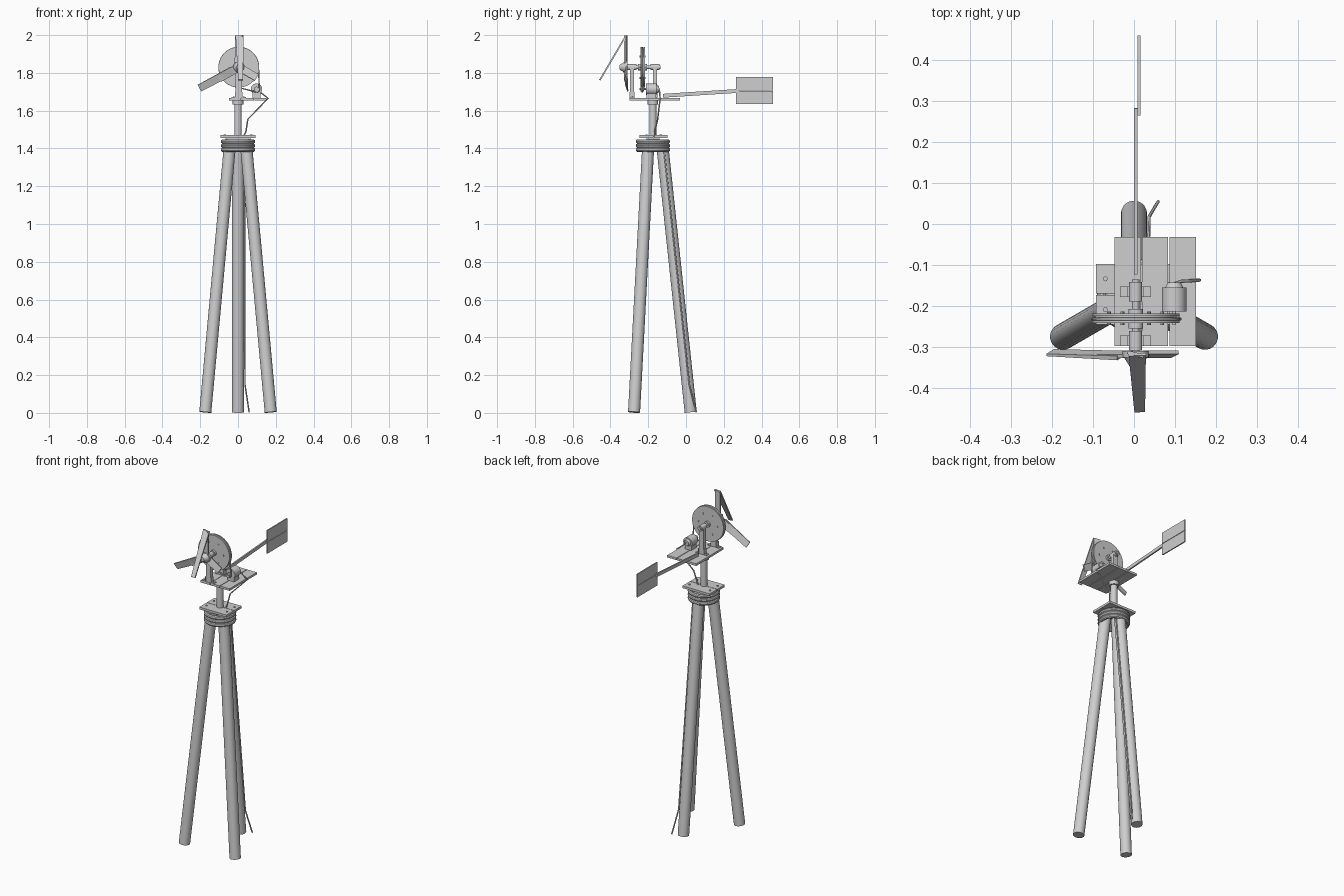
import bpy, bmesh, math
from mathutils import Vector

if "Cube" in bpy.data.objects:
    bpy.data.objects.remove(bpy.data.objects["Cube"])

grey = bpy.data.materials.new("plain_grey")
grey.diffuse_color = (0.62, 0.62, 0.62, 1)
grey.use_nodes = True
grey.node_tree.nodes["Principled BSDF"].inputs["Base Color"].default_value = grey.diffuse_color


def finish(ob, smooth=False):
    ob.data.materials.append(grey)
    if smooth:
        bpy.ops.object.select_all(action='DESELECT')
        ob.select_set(True)
        bpy.context.view_layer.objects.active = ob
        bpy.ops.object.shade_smooth_by_angle(angle=math.radians(35))
    return ob


def beam(name, a, b, side, w0, w1, t0, t1=None):
    """Tapered bar from a to b; widths along side, thickness across it."""
    a, b = Vector(a), Vector(b)
    d = (b - a).normalized()
    s = Vector(side)
    s = (s - d * s.dot(d)).normalized()
    n = d.cross(s)
    bm = bmesh.new()
    rings = []
    for p, w, t in ((a, w0, t0), (b, w1, t1 or t0)):
        rings.append([bm.verts.new(p + s * i * w / 2 + n * j * t / 2)
                      for i, j in ((-1, -1), (1, -1), (1, 1), (-1, 1))])
    lo, hi = rings
    bm.faces.new(lo)
    bm.faces.new(hi)
    for k in range(4):
        bm.faces.new((lo[k], lo[k - 1], hi[k - 1], hi[k]))
    bmesh.ops.recalc_face_normals(bm, faces=bm.faces)
    me = bpy.data.meshes.new(name)
    bm.to_mesh(me)
    bm.free()
    ob = bpy.data.objects.new(name, me)
    bpy.context.collection.objects.link(ob)
    return finish(ob)


def box(name, x0, x1, y0, y1, z0, z1):
    ym, zm = (y0 + y1) / 2, (z0 + z1) / 2
    return beam(name, (x0, ym, zm), (x1, ym, zm), (0, 1, 0), y1 - y0, y1 - y0, z1 - z0)


def rod(name, a, b, r0, r1=None, n=24):
    a, b = Vector(a), Vector(b)
    d = b - a
    bpy.ops.mesh.primitive_cone_add(vertices=n, radius1=r0, radius2=r0 if r1 is None else r1,
                                    depth=d.length, location=(a + b) / 2,
                                    rotation=d.to_track_quat('Z', 'Y').to_euler())
    ob = bpy.context.object
    ob.name = name
    return finish(ob, True)


def wire(name, pts, r, closed=False):
    cu = bpy.data.curves.new(name, 'CURVE')
    cu.dimensions = '3D'
    cu.bevel_depth = r
    cu.bevel_resolution = 1
    cu.use_fill_caps = True
    sp = cu.splines.new('POLY')
    sp.points.add(len(pts) - 1)
    for q, p in zip(sp.points, pts):
        q.co = (*p, 1)
    sp.use_cyclic_u = closed
    ob = bpy.data.objects.new(name, cu)
    bpy.context.collection.objects.link(ob)
    return finish(ob)


CY = -0.175          # tripod axis in y
HX, HZ = 0.004, 1.83  # rotor shaft position

# Tripod legs
for i, deg in enumerate((90, 210, 330)):
    c, s = math.cos(math.radians(deg)), math.sin(math.radians(deg))
    rod(f"leg_{i+1}", (0.2 * c, CY + 0.2 * s, 0.0035),
        (0.047 * c, CY + 0.047 * s, 1.44), 0.032, n=20)

# Rope wraps around the leg tops
for i in range(3):
    bpy.ops.mesh.primitive_torus_add(major_radius=0.079, minor_radius=0.012, major_segments=36,
                                     minor_segments=10, location=(0, CY, 1.393 + 0.022 * i))
    bpy.context.object.name = f"rope_ring_{i+1}"
    finish(bpy.context.object, True)

# Lower deck and mast
box("lower_cross_plank", -0.065, 0.065, CY - 0.035, CY + 0.035, 1.44, 1.456)
for i, y in enumerate((-0.245, -0.17)):
    box(f"lower_plank_{i+1}", -0.093, 0.093, y, y + 0.072, 1.456, 1.47)
    for x in (-0.07, 0.07):
        rod("deck_screw", (x, y + 0.036, 1.469), (x, y + 0.036, 1.474), 0.006, n=10)
rod("mast", (0, CY, 1.46), (0, CY, 1.64), 0.019)
rod("mast_collar", (0, CY, 1.632), (0, CY, 1.657), 0.028)

# Upper deck planks
for i, x in enumerate((-0.047, 0.0195, 0.087)):
    box(f"upper_plank_{i+1}", x, x + 0.064, -0.298, -0.032, 1.655, 1.668)

# Tail boom and vane
beam("tail_boom", (0.004, -0.122, 1.679), (0.004, 0.283, 1.705), (0, 0, 1), 0.02, 0.02, 0.009)
for i, (z0, z1) in enumerate(((1.634, 1.704), (1.707, 1.777))):
    box(f"tail_vane_{i+1}", 0.009, 0.016, 0.265, 0.46, z0, z1)

# Shaft posts with feet and bearings
for name, y in (("front", -0.285), ("rear", -0.165)):
    box(f"{name}_post", HX - 0.016, HX + 0.016, y - 0.011, y + 0.011, 1.668, HZ)
    rod(f"{name}_bearing", (HX, y - 0.024, HZ), (HX, y + 0.024, HZ), 0.016)
    for sx in (-1, 1):
        x = HX + sx * 0.027
        box(f"{name}_foot", x - 0.011, x + 0.011, y - 0.013, y + 0.013, 1.668, 1.672)
        rod(f"{name}_foot_screw", (x, y, 1.672), (x, y, 1.675), 0.004, n=8)
        x = HX + sx * 0.018
        box(f"{name}_bracket", x - 0.002, x + 0.002, y - 0.013, y + 0.013, 1.668, 1.70)
rod("shaft", (HX, -0.335, HZ), (HX, -0.135, HZ), 0.009)

# Large pulley wheel with rims and bolts
rod("wheel_core", (HX, -0.24, HZ), (HX, -0.222, HZ), 0.1, n=48)
for y in (-0.242, -0.224):
    rod("wheel_rim", (HX, y, HZ), (HX, y + 0.006, HZ), 0.107, n=48)
rod("wheel_boss", (HX, -0.255, HZ), (HX, -0.207, HZ), 0.018)
for k in range(6):
    a = k * math.pi / 3
    x, z = HX + 0.065 * math.cos(a), HZ + 0.065 * math.sin(a)
    rod("wheel_bolt", (x, -0.246, z), (x, -0.214, z), 0.005, n=10)

# Generator, small pulley and cradle
GX, GZ = 0.098, 1.714
rod("generator", (GX, -0.213, GZ), (GX, -0.155, GZ), 0.03)
rod("generator_cap", (GX, -0.155, GZ), (GX, -0.143, GZ), 0.022, 0.016)
rod("generator_shaft", (GX, -0.245, GZ), (GX, -0.21, GZ), 0.005, n=12)
rod("small_pulley", (GX, -0.241, GZ), (GX, -0.223, GZ), 0.013)
box("generator_cradle", GX - 0.022, GX + 0.022, -0.21, -0.16, 1.668, 1.692)

# Drive belt: half arcs round each pulley
along = math.atan2(GZ - HZ, GX - HX)
belt = []
for cx, cz, r, start in ((HX, HZ, 0.105, along + math.pi * 0.33), (GX, GZ, 0.015, along - math.pi * 0.33)):
    span = math.pi * (1.34 if r > 0.05 else 0.66)
    for k in range(21):
        a = start + span * k / 20
        belt.append((cx + r * math.cos(a), -0.232, cz + r * math.sin(a)))
wire("drive_belt", belt, 0.004, True)

# Rotor hub
RY = -0.318
rod("hub_plate", (HX, RY - 0.008, HZ), (HX, RY + 0.008, HZ), 0.032)
rod("hub_nose", (HX, RY - 0.034, HZ), (HX, RY - 0.008, HZ), 0.012, 0.028)


def polar(deg, r, y=RY):
    return (HX + r * math.cos(math.radians(deg)), y, HZ + r * math.sin(math.radians(deg)))


# Three arms, two of them carrying blades
for i, (deg, length) in enumerate(((90, 0.168), (210, 0.12), (330, 0.11))):
    a = math.radians(deg)
    side = (-math.sin(a), 0.25, math.cos(a))
    beam(f"rotor_arm_{i+1}", polar(deg, 0.01), polar(deg, length), side, 0.042, 0.04, 0.009)
a = math.radians(208)
beam("side_blade", polar(208, 0.04, RY - 0.003), polar(208, 0.236, RY + 0.004),
     (-math.sin(a), 0.3, math.cos(a)), 0.044, 0.04, 0.011, 0.006)
# Folded blade hanging forward from the upper arm tip
beam("folded_blade", (0.008, -0.318, 1.997), (0.014, -0.456, 1.762), (1, 0, 0), 0.042, 0.026, 0.008)

# Cable from generator down the rear leg
wire("cable", [(0.1, -0.145, 1.72), (0.115, -0.14, 1.70), (0.16, -0.137, 1.665), (0.052, -0.15, 1.555),
               (0.042, -0.165, 1.49), (0.03, -0.16, 1.465), (0.034, -0.115, 1.38), (0.037, 0.018, 0.15),
               (0.059, 0.055, 0.004)], 0.004)
